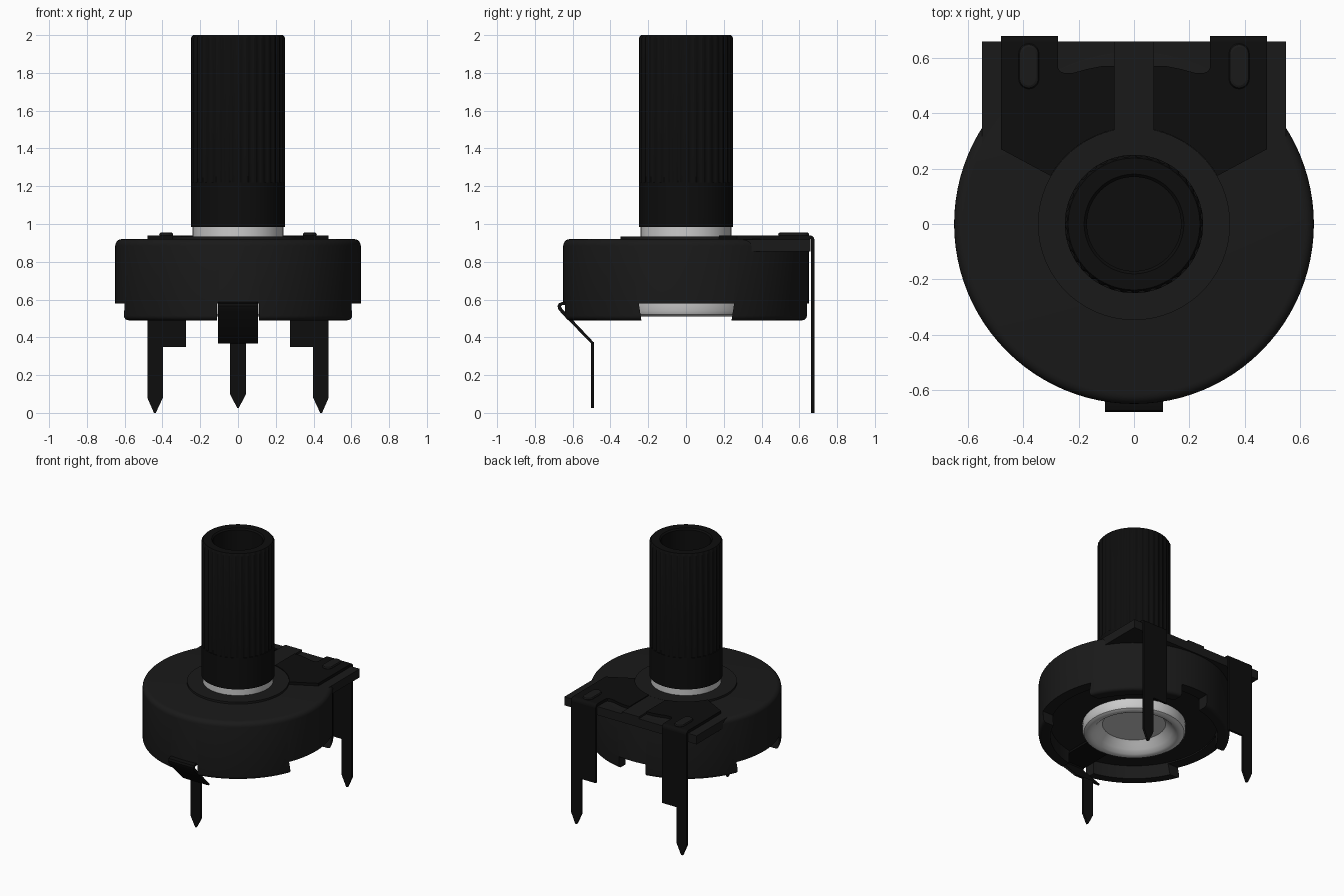
import bpy, bmesh, math
from math import sin, cos, pi, radians

if "Cube" in bpy.data.objects:
    bpy.data.objects.remove(bpy.data.objects["Cube"])


def material(name, v):
    m = bpy.data.materials.new(name)
    m.diffuse_color = (v, v, v, 1)
    m.use_nodes = True
    m.node_tree.nodes["Principled BSDF"].inputs["Base Color"].default_value = m.diffuse_color
    return m


PLASTIC = material("black_plastic", 0.010)
DARK = material("dark_terminal", 0.004)


def finish(name, bm, mat=None, smooth=True):
    bmesh.ops.remove_doubles(bm, verts=bm.verts, dist=1e-5)
    bmesh.ops.recalc_face_normals(bm, faces=bm.faces)
    me = bpy.data.meshes.new(name)
    bm.to_mesh(me)
    bm.free()
    ob = bpy.data.objects.new(name, me)
    bpy.context.collection.objects.link(ob)
    if mat:
        me.materials.append(mat)
    if smooth:
        shade(ob)
    return ob


def activate(ob):
    bpy.ops.object.select_all(action='DESELECT')
    ob.select_set(True)
    bpy.context.view_layer.objects.active = ob


def shade(ob):
    activate(ob)
    bpy.ops.object.shade_smooth_by_angle(angle=radians(35))


def lathe(name, profile, mat=None, seg=96, knurl=(), depth=0.0, smooth=True):
    """Spin an (r, z) profile; rings listed in knurl get alternating radii."""
    bm = bmesh.new()
    rings = []
    for k, (r, z) in enumerate(profile):
        if r == 0:
            rings.append([bm.verts.new((0, 0, z))] * seg)
            continue
        ring = []
        for i in range(seg):
            rr = r - (depth if k in knurl and i % 4 > 1 else 0)
            a = 2 * pi * i / seg
            ring.append(bm.verts.new((rr * cos(a), rr * sin(a), z)))
        rings.append(ring)
    for lo, hi in zip(rings, rings[1:]):
        for i in range(seg):
            j = (i + 1) % seg
            quad = list(dict.fromkeys((lo[i], lo[j], hi[j], hi[i])))
            if len(quad) > 2:
                bm.faces.new(quad)
    return finish(name, bm, mat, smooth)


def prism(name, pts, axis, a, b, mat=None, smooth=True):
    """Extrude a 2D outline along an axis from a to b."""
    place = {'x': lambda u, v, w: (w, u, v),
             'y': lambda u, v, w: (u, w, v),
             'z': lambda u, v, w: (u, v, w)}[axis]
    bm = bmesh.new()
    f0 = [bm.verts.new(place(u, v, a)) for u, v in pts]
    f1 = [bm.verts.new(place(u, v, b)) for u, v in pts]
    bm.faces.new(f0)
    bm.faces.new(f1[::-1])
    n = len(pts)
    for i in range(n):
        bm.faces.new((f0[i], f0[(i + 1) % n], f1[(i + 1) % n], f1[i]))
    return finish(name, bm, mat, smooth)


def arc(cx, cy, r, a0, a1, n):
    return [(cx + r * cos(radians(a0 + (a1 - a0) * i / n)),
             cy + r * sin(radians(a0 + (a1 - a0) * i / n))) for i in range(n + 1)]


def rect(u0, u1, v0, v1):
    return [(u0, v0), (u1, v0), (u1, v1), (u0, v1)]


# Round housing: closed top, open rim underneath
profile = ([(0, 0.59), (0.57, 0.59), (0.57, 0.49)]
           + arc(0.625, 0.515, 0.025, -90, 0, 4)
           + arc(0.615, 0.885, 0.035, 0, 90, 5) + [(0, 0.92)])
body = lathe("housing", profile, PLASTIC, smooth=False)

# Rim notches: dovetails at the sides, straight ones at front and back
dovetail = [(-0.23, 0.45), (0.235, 0.45), (0.255, 0.58), (-0.25, 0.58)]
slot = rect(-0.11, 0.11, 0.45, 0.58)
cutters = []
for s in (-1, 1):
    cutters.append(prism("side_notch", dovetail, 'x', s * 0.48, s * 0.8, smooth=False))
    cutters.append(prism("end_notch", slot, 'y', s * 0.48, s * 0.8, smooth=False))
activate(body)
for c in cutters:
    c.hide_render = True
    mod = body.modifiers.new("notch", 'BOOLEAN')
    mod.object, mod.operation, mod.solver = c, 'DIFFERENCE', 'EXACT'
    bpy.ops.object.modifier_apply(modifier=mod.name)
for c in cutters:
    bpy.data.objects.remove(c)
shade(body)

# Back shelf, top collar and the rib between the terminals
prism("back_shelf", rect(-0.55, 0.55, 0.2, 0.66), 'z', 0.855, 0.919, PLASTIC)
lathe("collar", [(0.2, 0.91), (0.347, 0.91), (0.347, 0.935), (0.2, 0.935)], PLASTIC)
prism("centre_rib", rect(-0.07, 0.07, 0.3, 0.66), 'z', 0.91, 0.934, PLASTIC)

# Metal bushing: neck under the shaft and flared rivet below
lathe("bushing_neck", [(0, 0.92), (0.24, 0.92), (0.24, 0.99), (0, 0.99)])
lathe("rivet", [(0.35, 0.60), (0.352, 0.54), (0.342, 0.52), (0.325, 0.511), (0.305, 0.51),
                (0.285, 0.517), (0.26, 0.54), (0.235, 0.568), (0.215, 0.589), (0, 0.589)])

# Hollow shaft: plain foot and knurled grip
lathe("shaft", [(0, 0.985), (0.25, 0.985), (0.25, 1.22), (0.25, 1.22001), (0.25, 1.985),
                (0.238, 2.0), (0.18, 2.0), (0.17, 1.99), (0.17, 1.5), (0, 1.5)],
      DARK, seg=144, knurl=(3, 4), depth=0.007)

# Rear terminals: contact plate, bend, leg with pointed pin, embossed bump
plate = (arc(0, 0, 0.348, 30, 78.4, 8)
         + [(0.07, 0.57), (0.12, 0.57), (0.17, 0.56), (0.22, 0.546), (0.25, 0.545),
            (0.268, 0.552), (0.275, 0.565), (0.275, 0.655), (0.48, 0.655), (0.48, 0.27)])
leg = [(0.275, 0.915), (0.275, 0.35), (0.398, 0.35), (0.398, 0.08), (0.435, 0.0),
       (0.445, 0.0), (0.48, 0.08), (0.48, 0.915)]
bend = arc(0.655, 0.915, 0.025, 0, 90, 5) + arc(0.655, 0.915, 0.008, 90, 0, 5)
for s, side in ((-1, "left"), (1, "right")):
    flip = lambda pts: [(s * u, v) for u, v in pts]
    prism(side + "_terminal_plate", flip(plate), 'z', 0.915, 0.94, DARK)
    prism(side + "_terminal_bend", bend, 'x', s * 0.275, s * 0.48, DARK)
    prism(side + "_terminal_leg", flip(leg), 'y', 0.663, 0.68, DARK)
    pill = arc(0.38, 0.615, 0.037, 0, 180, 10) + arc(0.38, 0.525, 0.037, 180, 360, 10)
    bump = prism(side + "_terminal_bump", flip(pill), 'z', 0.93, 0.956, PLASTIC, smooth=False)
    bev = bump.modifiers.new("round", 'BEVEL')
    bev.width, bev.segments, bev.limit_method, bev.angle_limit = 0.012, 2, 'ANGLE', radians(40)

# Front terminal: bent strip from under the housing, then pointed pin
t = 0.016
strip = [(-0.36, 0.587), (-0.655, 0.587), (-0.674, 0.58), (-0.68, 0.565), (-0.675, 0.545),
         (-0.503, 0.368), (-0.487, 0.368), (-0.49, 0.375), (-0.655, 0.55), (-0.662, 0.563),
         (-0.655, 0.571), (-0.36, 0.571)]
prism("front_terminal_strip", strip, 'x', -0.105, 0.105, DARK)
pin = [(-0.042, 0.375), (-0.042, 0.1), (-0.004, 0.025), (0.004, 0.025), (0.042, 0.1), (0.042, 0.375)]
prism("front_terminal_pin", pin, 'y', -0.503, -0.503 + t, DARK)
